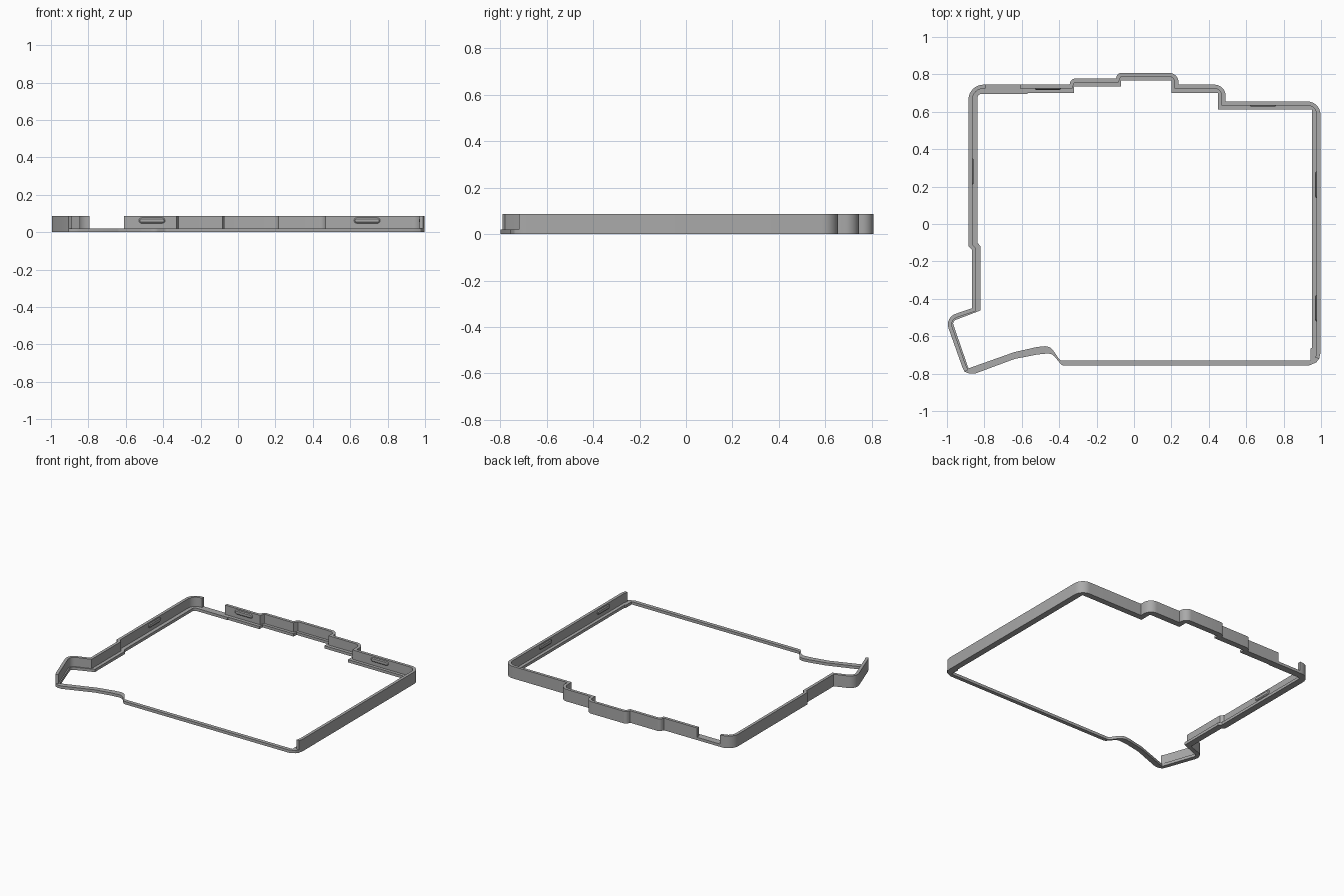
import bpy, bmesh, math
from mathutils import Vector

if "Cube" in bpy.data.objects:
    bpy.data.objects.remove(bpy.data.objects["Cube"])

LEDGE, TOP, THICK = 0.02, 0.087, 0.021

gray = bpy.data.materials.new("matte gray")
gray.diffuse_color = (0.40, 0.40, 0.40, 1)
gray.use_nodes = True
gray.node_tree.nodes["Principled BSDF"].inputs["Base Color"].default_value = gray.diffuse_color


def fillet(points, steps=8):
    """Round each (x, y, radius) corner of a path with an arc."""
    out = []
    for i, (x, y, r) in enumerate(points):
        p = Vector((x, y))
        if r == 0 or i in (0, len(points) - 1):
            out.append(p)
            continue
        a = (Vector(points[i - 1][:2]) - p).normalized()
        b = (Vector(points[i + 1][:2]) - p).normalized()
        half = a.angle(b) / 2
        c = p + (a + b).normalized() * r / math.sin(half)
        s, e = p + a * r / math.tan(half) - c, p + b * r / math.tan(half) - c
        ang = s.angle_signed(e)
        for k in range(steps + 1):
            t = -ang * k / steps
            out.append(c + Vector((s.x * math.cos(t) - s.y * math.sin(t),
                                   s.x * math.sin(t) + s.y * math.cos(t))))
    return out


def offset(path, d):
    """Mitred copy of an open path, moved to its right-hand side."""
    out = []
    for i, p in enumerate(path):
        a = (p - path[i - 1]).normalized() if i else None
        b = (path[i + 1] - p).normalized() if i + 1 < len(path) else None
        a, b = a or b, b or a
        na, nb = Vector((a.y, -a.x)), Vector((b.y, -b.x))
        m = (na + nb).normalized()
        out.append(p + m * d / m.dot(na))
    return out


def finish(name, bm):
    bmesh.ops.recalc_face_normals(bm, faces=bm.faces)
    mesh = bpy.data.meshes.new(name)
    bm.to_mesh(mesh)
    bm.free()
    ob = bpy.data.objects.new(name, mesh)
    bpy.context.collection.objects.link(ob)
    mesh.materials.append(gray)
    bpy.ops.object.select_all(action='DESELECT')
    ob.select_set(True)
    bpy.context.view_layer.objects.active = ob
    bpy.ops.object.shade_smooth_by_angle(angle=math.radians(30))
    return ob


def slab(name, loops, z0, z1):
    """Fill one outline, with an optional hole, and extrude it upward."""
    bm = bmesh.new()
    for loop in loops:
        vs = [bm.verts.new((p.x, p.y, z0)) for p in loop]
        for i in range(len(vs)):
            bm.edges.new((vs[i - 1], vs[i]))
    bmesh.ops.triangle_fill(bm, use_beauty=True, edges=bm.edges[:])
    ext = bmesh.ops.extrude_face_region(bm, geom=bm.faces[:])
    bmesh.ops.translate(bm, vec=(0, 0, z1 - z0),
                        verts=[g for g in ext['geom'] if isinstance(g, bmesh.types.BMVert)])
    return finish(name, bm)


# Outer paths, clockwise: stepped back and right side
back_path = fillet([
    (-0.61, 0.745, 0), (-0.345, 0.745, 0), (-0.335, 0.777, 0.025),
    (-0.098, 0.777, 0), (-0.085, 0.808, 0.025), (0.238, 0.808, 0.05),
    (0.238, 0.745, 0), (0.49, 0.745, 0.06), (0.49, 0.655, 0),
    (0.997, 0.655, 0.07), (0.997, -0.69, 0)])
back_path.append(Vector((0.99, -0.72)))
# Low front edge with the curved thumb notch
front_path = fillet([
    (0.975, -0.74, 0), (0.935, -0.757, 0), (-0.385, -0.757, 0.03),
    (-0.44, -0.69, 0.05), (-0.52, -0.698, 0.06), (-0.64, -0.722, 0.08),
    (-0.85, -0.80, 0), (-0.88, -0.80, 0)])
# Left side with its angled flap
left_path = fillet([
    (-0.905, -0.79, 0), (-0.918, -0.765, 0), (-1.012, -0.50, 0.06), (-0.865, -0.45, 0),
    (-0.865, -0.14, 0), (-0.885, -0.12, 0), (-0.885, 0.745, 0.08),
    (-0.795, 0.745, 0)])

# Inner edge of the base ledge
inner = fillet([
    (0.20, 0.70, 0), (0.45, 0.70, 0), (0.45, 0.612, 0), (0.953, 0.612, 0),
    (0.953, -0.66, 0), (0.945, -0.665, 0), (0.945, -0.73, 0),
    (-0.395, -0.73, 0.02), (-0.45, -0.65, 0.055), (-0.52, -0.658, 0.05),
    (-0.64, -0.685, 0.06), (-0.885, -0.772, 0), (-0.972, -0.52, 0.02),
    (-0.82, -0.462, 0), (-0.82, -0.12, 0), (-0.837, -0.10, 0), (-0.837, 0.695, 0.02),
    (-0.57, 0.695, 0), (-0.57, 0.70, 0), (-0.32, 0.70, 0), (-0.32, 0.735, 0),
    (-0.07, 0.735, 0), (-0.07, 0.767, 0), (0.20, 0.767, 0)])

slab("base_ledge", [back_path + front_path + left_path, inner], 0, LEDGE)

# Upright walls follow the outline, leaving the front and one back gap open
for name, path in (("back_and_right_wall", back_path), ("left_wall", left_path)):
    slab(name, [path + offset(path, THICK)[::-1]], LEDGE, TOP)


def clip(name, x, y, turn):
    """Rounded snap ridge standing slightly out of a wall's inner face."""
    bm = bmesh.new()
    r, half = 0.015, 0.055
    rows = []
    for scale, depth in ((1, -0.004), (1, 0.002), (0.6, 0.007)):
        row = []
        for k in range(18):
            end = 1 if k < 9 else -1
            a = math.pi * (k % 9) / 8 - math.pi / 2 + (0 if end > 0 else math.pi)
            u, z = end * half + r * scale * math.cos(a), r * scale * math.sin(a)
            row.append(bm.verts.new((x + u * math.cos(turn) + depth * math.sin(turn),
                                     y + u * math.sin(turn) - depth * math.cos(turn),
                                     0.062 + z)))
        rows.append(row)
    for lo, hi in zip(rows, rows[1:]):
        for k in range(18):
            bm.faces.new((lo[k - 1], lo[k], hi[k], hi[k - 1]))
    bm.faces.new(rows[0])
    bm.faces.new(rows[-1])
    finish(name, bm)


# Snap ridges: two at the back, one left, two right
clip("back_clip_left", -0.46, 0.745 - THICK, 0)
clip("back_clip_right", 0.69, 0.655 - THICK, 0)
clip("left_clip", -0.885 + THICK, 0.28, math.pi / 2)
clip("right_clip_rear", 0.997 - THICK, 0.21, -math.pi / 2)
clip("right_clip_front", 0.997 - THICK, -0.45, -math.pi / 2)
